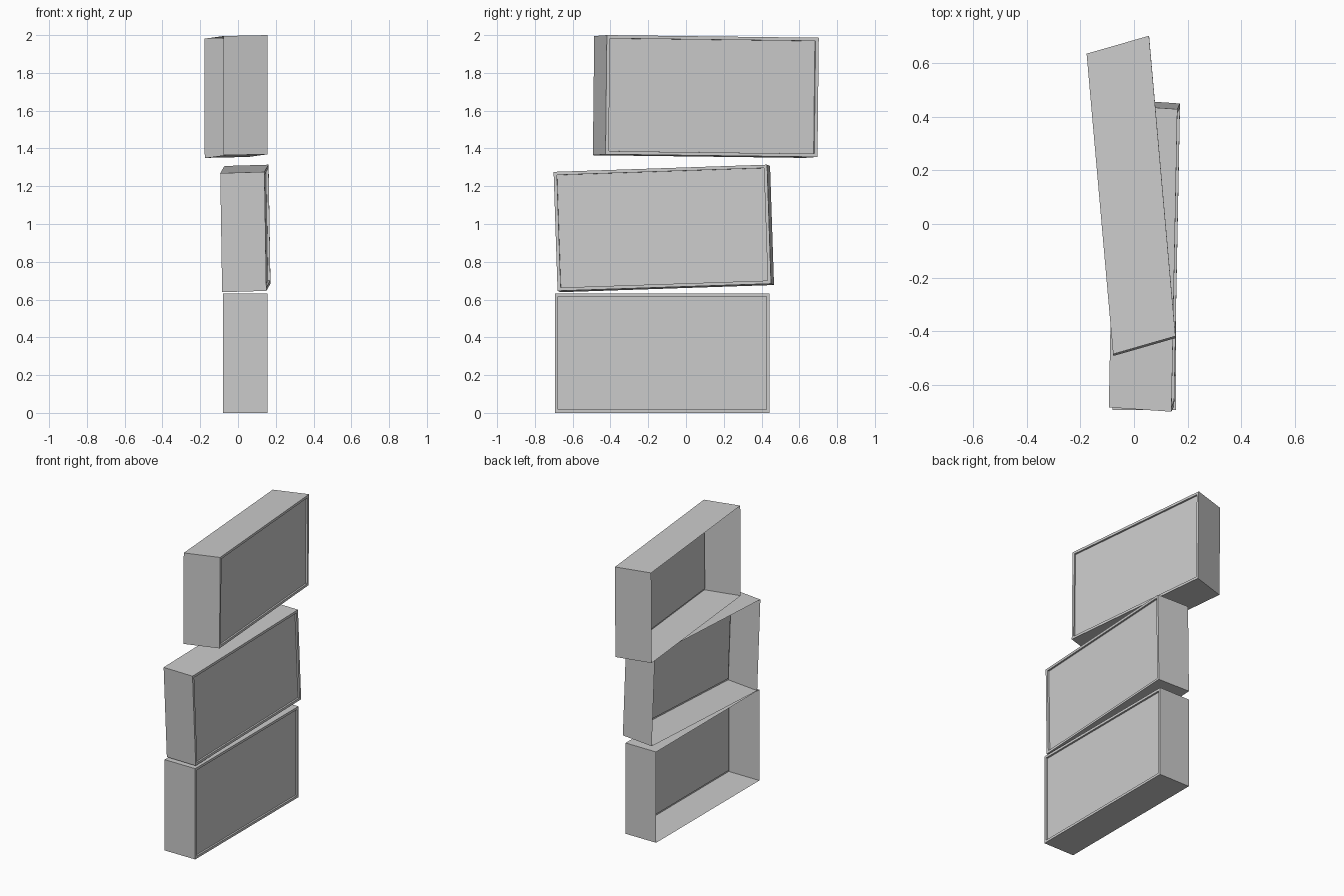
import bpy, bmesh
from mathutils import Matrix, Vector

if "Cube" in bpy.data.objects:
    bpy.data.objects.remove(bpy.data.objects["Cube"])


def cubby(name, corner, vx, vy, vz, rim=0.017, recess=0.012):
    """Open-fronted (-x) box from a corner and three edge vectors, with a recessed back panel (+x)."""
    bm = bmesh.new()
    bmesh.ops.create_cube(bm, size=1, matrix=Matrix.Translation((0.5, 0.5, 0.5)))
    m = Matrix((vx, vy, vz)).transposed().to_4x4()
    m.translation = Vector(corner)
    opening = min(bm.faces, key=lambda f: f.calc_center_median().x)
    panel = max(bm.faces, key=lambda f: f.calc_center_median().x)
    bmesh.ops.transform(bm, matrix=m, verts=bm.verts)
    bm.normal_update()
    # narrow rim around the back, then the panel stepped inwards
    bmesh.ops.inset_individual(bm, faces=[panel], thickness=rim, use_even_offset=True)
    bmesh.ops.inset_individual(bm, faces=[panel], thickness=0.0005)
    bmesh.ops.translate(bm, verts=panel.verts, vec=-recess * Vector(vx).normalized())
    # open side
    bmesh.ops.delete(bm, geom=[opening], context='FACES_ONLY')
    me = bpy.data.meshes.new(name)
    bm.to_mesh(me)
    bm.free()
    ob = bpy.data.objects.new(name, me)
    bpy.context.collection.objects.link(ob)


# three stacked boxes, the upper two knocked slightly askew
cubby("bottom_box", (-0.08, -0.694, 0),
      (0.236, 0, 0), (0, 1.137, 0), (0, 0, 0.633))
cubby("middle_box", (-0.084, -0.664, 0.639),
      (0.234, -0.016, 0.007), (0.022, 1.130, 0.038), (-0.010, -0.021, 0.630))
cubby("top_box", (-0.077, -0.493, 1.364),
      (0.233, 0.067, 0.005), (-0.099, 1.122, -0.014), (-0.001, 0.007, 0.631))
